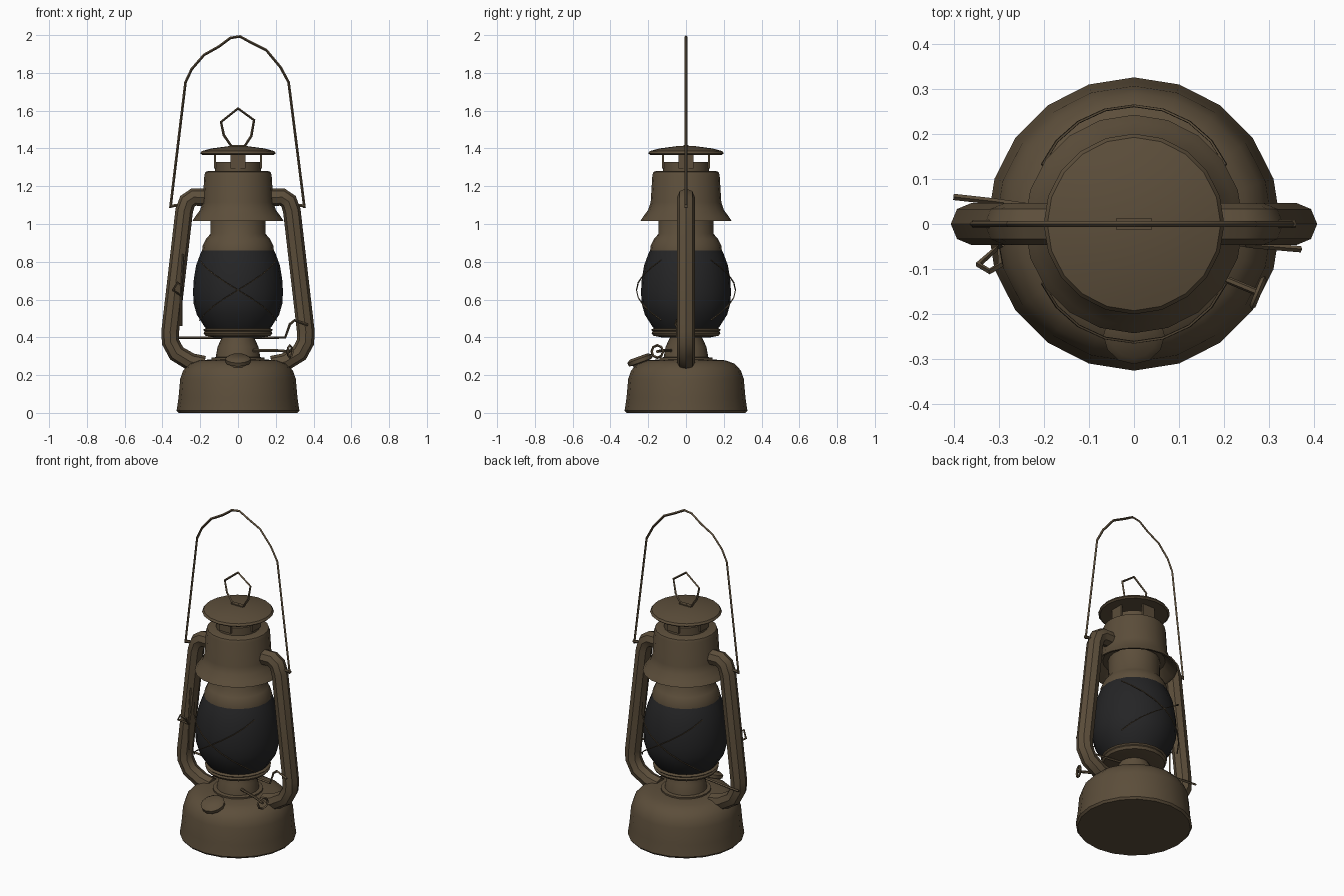
import bpy, math
from math import sin, cos, pi
from mathutils import Matrix, Vector

old = bpy.data.objects.get("Cube")
if old:
    bpy.data.objects.remove(old, do_unlink=True)


def material(name, rgb):
    m = bpy.data.materials.new(name)
    m.use_nodes = True
    m.diffuse_color = (*rgb, 1)
    bsdf = m.node_tree.nodes["Principled BSDF"]
    bsdf.inputs["Base Color"].default_value = (*rgb, 1)
    bsdf.inputs["Roughness"].default_value = 0.8
    return m


BRASS = material("aged brown metal", (0.107, 0.076, 0.043))
GLASS = material("smoked dark glass", (0.018, 0.018, 0.019))


def finish(name, mesh, mat, smooth=True):
    mesh.materials.clear()
    mesh.materials.append(mat)
    ob = bpy.data.objects.new(name, mesh)
    bpy.context.collection.objects.link(ob)
    if smooth:
        bpy.ops.object.select_all(action='DESELECT')
        ob.select_set(True)
        bpy.context.view_layer.objects.active = ob
        bpy.ops.object.shade_smooth_by_angle(angle=math.radians(40))
    return ob


def lathe(name, profile, mat=BRASS, sides=20):
    """Spin (radius, height) pairs listed from the bottom up, closing both ends."""
    verts = [(r * cos(2 * pi * i / sides), r * sin(2 * pi * i / sides), z)
             for r, z in profile for i in range(sides)]
    faces = []
    for k in range(len(profile) - 1):
        for i in range(sides):
            a, b = k * sides + i, k * sides + (i + 1) % sides
            faces.append((a, b, b + sides, a + sides))
    faces.append(tuple(reversed(range(sides))))
    faces.append(tuple(range(len(verts) - sides, len(verts))))
    mesh = bpy.data.meshes.new(name)
    mesh.from_pydata(verts, [], faces)
    return finish(name, mesh, mat)


def tube(name, points, radius, resolution=0, cyclic=False):
    """Sweep a round section along a polyline."""
    cu = bpy.data.curves.new(name + " path", 'CURVE')
    cu.dimensions = '3D'
    cu.bevel_depth = radius
    cu.bevel_resolution = resolution
    cu.use_fill_caps = True
    sp = cu.splines.new('POLY')
    sp.points.add(len(points) - 1)
    for p, co in zip(sp.points, points):
        p.co = (*co, 1)
    sp.use_cyclic_u = cyclic
    tmp = bpy.data.objects.new(name + " path", cu)
    bpy.context.collection.objects.link(tmp)
    deps = bpy.context.evaluated_depsgraph_get()
    mesh = bpy.data.meshes.new_from_object(tmp.evaluated_get(deps))
    bpy.data.objects.remove(tmp, do_unlink=True)
    return finish(name, mesh, BRASS)


def box(name, center, size, turn=0):
    bpy.ops.mesh.primitive_cube_add(size=1)
    ob = bpy.context.object
    ob.name = name
    ob.matrix_world = (Matrix.Rotation(turn, 4, 'Z') @ Matrix.Translation(center)
                       @ Matrix.Diagonal((*size, 1)))
    ob.data.materials.append(BRASS)


# Fuel tank with its rounded shoulder and raised seat
lathe("fuel_tank", [(0.315, 0), (0.325, 0.012), (0.315, 0.08), (0.306, 0.18),
                    (0.29, 0.225), (0.258, 0.26), (0.21, 0.278), (0.14, 0.283)])
lathe("burner_cone", [(0.14, 0.27), (0.14, 0.292), (0.118, 0.295), (0.108, 0.35),
                      (0.085, 0.4), (0.085, 0.42)])
lathe("globe_plate", [(0.13, 0.4), (0.172, 0.408), (0.182, 0.422), (0.176, 0.432),
                      (0.185, 0.44), (0.165, 0.45)])

# Glass globe and the collar holding it
lathe("globe", [(0.165, 0.44), (0.18, 0.46), (0.218, 0.52), (0.235, 0.58), (0.238, 0.64),
                (0.235, 0.7), (0.222, 0.78), (0.2, 0.84), (0.185, 0.87)], GLASS)
lathe("globe_collar", [(0.18, 0.855), (0.19, 0.86), (0.187, 0.885), (0.17, 0.92),
                       (0.146, 0.948), (0.144, 1.08)])

# Flared hood, open underneath
lathe("hood", [(0.14, 1.07), (0.175, 1.07), (0.225, 1.02), (0.242, 1.016), (0.226, 1.04),
               (0.2, 1.075), (0.187, 1.115), (0.178, 1.26), (0.172, 1.275), (0.16, 1.28)])

# Vented chimney: neck, four posts and a wide cap
lathe("chimney_neck", [(0.122, 1.27), (0.122, 1.327)])
for i in range(4):
    box(f"vent_post_{i + 1}", (0.122, 0, 1.34), (0.012, 0.08, 0.09), i * pi / 2)
lathe("chimney_cap", [(0.13, 1.368), (0.19, 1.366), (0.2, 1.374), (0.192, 1.386),
                      (0.14, 1.4), (0.05, 1.412)])
box("lift_ring_bracket", (0, 0, 1.412), (0.08, 0.024, 0.012))
tube("lift_ring", [(x, 0, z) for x, z in
                   [(-0.035, 1.412), (-0.075, 1.47), (-0.09, 1.54), (0, 1.612),
                    (0.085, 1.55), (0.07, 1.465), (0.035, 1.412)]], 0.007, cyclic=True)

# Side air tubes
frame = [(0.15, 1.14), (0.235, 1.142), (0.268, 1.12), (0.285, 1.07), (0.359, 0.43),
         (0.357, 0.375), (0.325, 0.315), (0.25, 0.27), (0.18, 0.255)]
for side, s in (("left", 1), ("right", -1)):
    tube(f"{side}_air_tube", [(s * x, 0, z) for x, z in frame], 0.047, 2)
    tube(f"{side}_bail_pivot", [(s * 0.3, 0, 1.1), (s * 0.358, 0, 1.095)], 0.009, 1)

# Carrying bail with a slightly bent crown
tube("carrying_bail", [(x, 0, z) for x, z in
                       [(-0.358, 1.085), (-0.278, 1.75), (-0.245, 1.82), (-0.18, 1.895),
                        (-0.1, 1.94), (-0.04, 1.985), (0.01, 1.993), (0.07, 1.96),
                        (0.15, 1.92), (0.225, 1.83), (0.268, 1.75), (0.352, 1.085)]], 0.007)


# Crossed guard wires over the front and back of the globe
def guard(angle, s):
    points = []
    for i in range(9):
        t = i / 4 - 1
        r = 0.242 + 0.02 * (1 - t * t)
        a = angle + s * t * 1.0
        points.append((r * cos(a), r * sin(a), 0.65 + 0.16 * t))
    return points


for face, angle in (("front", -pi / 2), ("back", pi / 2)):
    for n, s in enumerate((1, -1)):
        tube(f"{face}_guard_wire_{n + 1}", guard(angle, s), 0.0035)

# Globe lifting lever and its catch loop
tube("lift_lever", [(-0.4, 0.06, 0.397), (-0.31, 0.05, 0.397), (-0.17, 0.03, 0.397),
                    (0.17, -0.03, 0.397), (0.25, -0.045, 0.4), (0.275, -0.048, 0.47),
                    (0.3, -0.05, 0.49), (0.37, -0.056, 0.465)], 0.007)
tube("catch_wire", [(-0.3, -0.045, 0.46), (-0.3, -0.05, 0.62), (-0.29, -0.045, 0.84)], 0.006)
tube("catch_loop", [(-0.3, -0.05, 0.62), (-0.345, -0.09, 0.65), (-0.32, -0.105, 0.69),
                    (-0.295, -0.09, 0.67)], 0.007, cyclic=True)

# Wick knob: stem and ring
tube("wick_stem", [(0.08, -0.08, 0.33), (0.21, -0.125, 0.33), (0.275, -0.152, 0.325)], 0.008, 1)
out = Vector((0.92, -0.38, 0))
across = Vector((0.38, 0.92, 0))
hub = Vector((0.275, -0.152, 0.325))
tube("wick_ring", [hub + across * 0.033 * cos(i * pi / 4) + Vector((0, 0, 0.033 * sin(i * pi / 4)))
                   for i in range(8)], 0.007, cyclic=True)

# Filler cap, tipped toward the front
cap = lathe("filler_cap", [(0.045, -0.04), (0.045, 0.01), (0.066, 0.014), (0.068, 0.034),
                           (0.05, 0.046)], sides=12)
cap.matrix_world = Matrix.Translation((0, -0.235, 0.255)) @ Matrix.Rotation(math.radians(20), 4, 'X')
